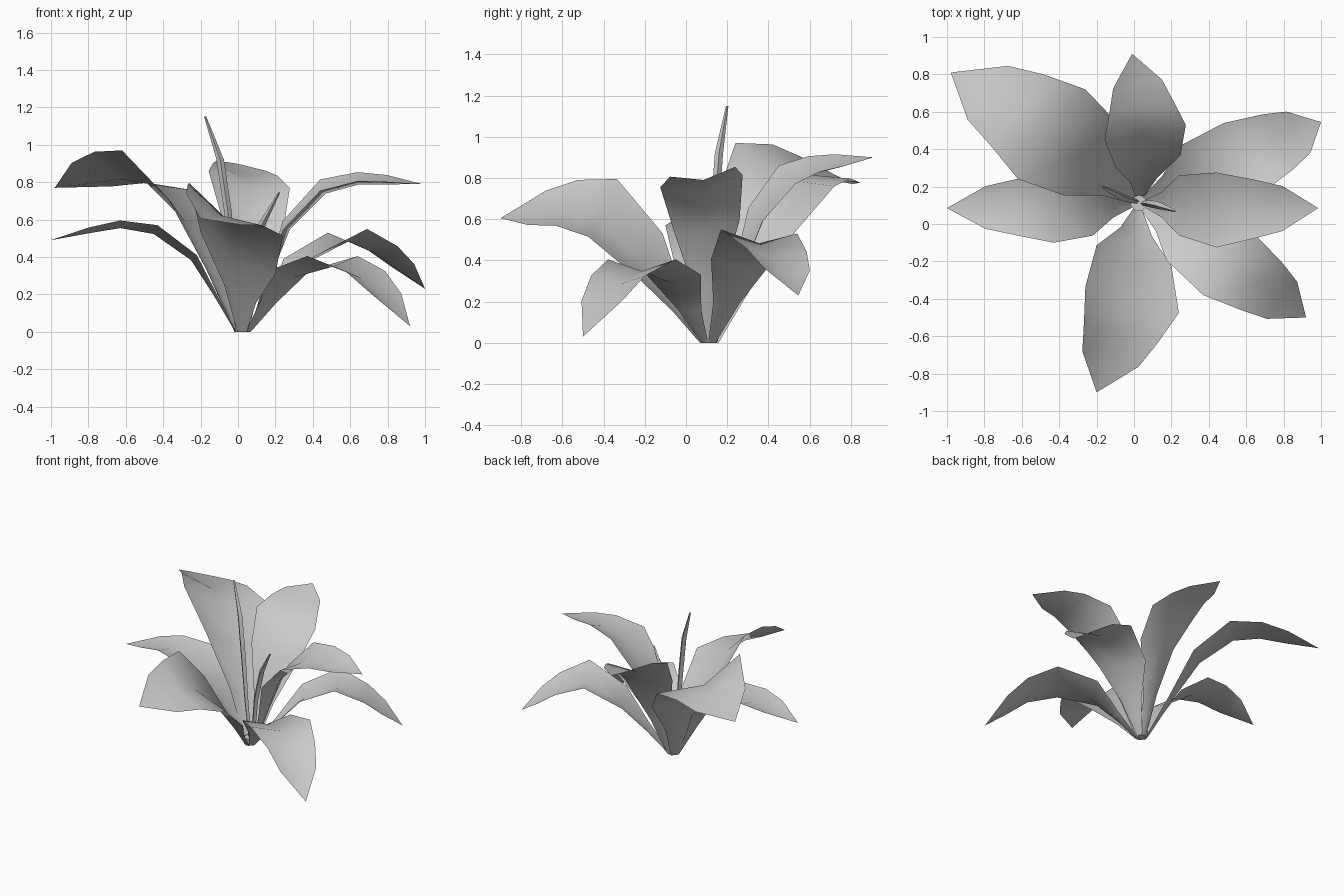
import bpy, bmesh, math
from mathutils import Vector as V

if "Cube" in bpy.data.objects:
    bpy.data.objects.remove(bpy.data.objects["Cube"])

ROOT = V((0.025, 0.11, 0.0))
WIDTH = [0.1, 0.34, 0.8, 1.0, 0.79, 0.6]   # half-width share of each row, base to tip


def finish(name, bm, angle=60):
    me = bpy.data.meshes.new(name)
    bm.to_mesh(me)
    bm.free()
    ob = bpy.data.objects.new(name, me)
    bpy.context.collection.objects.link(ob)
    bpy.ops.object.select_all(action='DESELECT')
    ob.select_set(True)
    bpy.context.view_layer.objects.active = ob
    bpy.ops.object.shade_smooth_by_angle(angle=math.radians(angle))
    return ob


def leaf(name, knee, belly, crest, tip, side):
    """Folded blade: three points per row with a sunken midrib, closing to a tip."""
    knee, belly, crest, tip, side = map(V, (knee, belly, crest, tip, side))
    out = V((knee.x - ROOT.x, knee.y - ROOT.y, 0)).normalized()
    base = ROOT + out * 0.035
    rows = [base, base.lerp(knee, 0.48), knee, belly, crest,
            crest * 0.75 + tip * 0.375 - belly * 0.125]
    bm = bmesh.new()
    grid = []
    for i, (c, w) in enumerate(zip(rows, WIDTH)):
        ahead = rows[i + 1] if i < 5 else tip
        behind = rows[max(i - 1, 0)]
        n = (ahead - behind).cross(side).normalized()
        if n.z < 0:
            n.negate()
        rib = c - n * side.length * w * 0.27
        if i == 0:
            rib.z = 0
        grid.append([bm.verts.new(p) for p in (c - side * w if i else V((*(c - side * w).xy, 0)),
                                               rib,
                                               c + side * w if i else V((*(c + side * w).xy, 0)))])
    for a, b in zip(grid, grid[1:]):
        for k in (0, 1):
            bm.faces.new((a[k], a[k + 1], b[k + 1], b[k]))
    end = bm.verts.new(tip)
    for k in (0, 1):
        bm.faces.new((grid[-1][k], grid[-1][k + 1], end))
    bmesh.ops.recalc_face_normals(bm, faces=bm.faces)
    bm.faces.ensure_lookup_table()
    if sum(f.normal.z for f in bm.faces) < 0:
        bmesh.ops.reverse_faces(bm, faces=bm.faces)
    finish(name, bm)


def shoot(name, path, radii):
    """Young rolled leaf: slim four-sided tapering spike."""
    bm = bmesh.new()
    rings = []
    for p, r in zip(path, radii):
        rings.append([bm.verts.new(V(p) + V((math.cos(a), math.sin(a), 0)) * r)
                      for a in (k * math.pi / 2 for k in range(4))])
    for a, b in zip(rings, rings[1:]):
        for k in range(4):
            bm.faces.new((a[k], a[(k + 1) % 4], b[(k + 1) % 4], b[k]))
    bm.faces.new(rings[-1])
    bm.faces.new(rings[0][::-1])
    finish(name, bm)


# Seven open leaves: knee, belly, crest, tip, half-width vector
leaf("left_leaf", (-.22, .09, .41), (-.43, .09, .57), (-.63, .09, .595),
     (-1, .085, .49), (0, .19, 0))
leaf("back_left_leaf", (-.23, .345, .63), (-.44, .48, .865), (-.625, .61, .88),
     (-.98, .81, .77), (-.18, -.24, .105))
leaf("back_leaf", (.075, .335, .62), (.06, .49, .815), (.04, .625, .87),
     (-.01, .91, .9), (-.217, -.04, .045))
leaf("back_right_leaf", (.33, .27, .4), (.585, .355, .54), (.77, .44, .45),
     (1, .545, .23), (.105, -.185, .01))
leaf("right_leaf", (.24, .1, .57), (.44, .075, .785), (.64, .08, .83),
     (.985, .085, .79), (0, .2, .03))
leaf("front_right_leaf", (.28, -.06, .33), (.505, -.215, .405), (.68, -.33, .325),
     (.92, -.5, .03), (.135, .165, 0))
leaf("front_leaf", (0, -.17, .42), (-.01, -.405, .655), (-.07, -.58, .68),
     (-.2, -.9, .605), (-.25, .07, .14))

# Two rolled shoots in the middle
shoot("tall_shoot", [(.02, .12, 0), (-.02, .13, .3), (-.055, .14, .65), (-.095, .16, .92),
                     (-.175, .2, 1.15)], [.012, .016, .02, .02, .006])
shoot("short_shoot", [(.045, .11, 0), (.075, .11, .35), (.13, .1, .58), (.22, .07, .745)],
      [.012, .018, .02, .006])

# Small crown where the stems meet
bm = bmesh.new()
bmesh.ops.create_cone(bm, cap_ends=True, segments=7, radius1=.036, radius2=.045, depth=.05)
bmesh.ops.translate(bm, verts=bm.verts, vec=ROOT + V((0, 0, .025)))
finish("crown", bm, 40)
